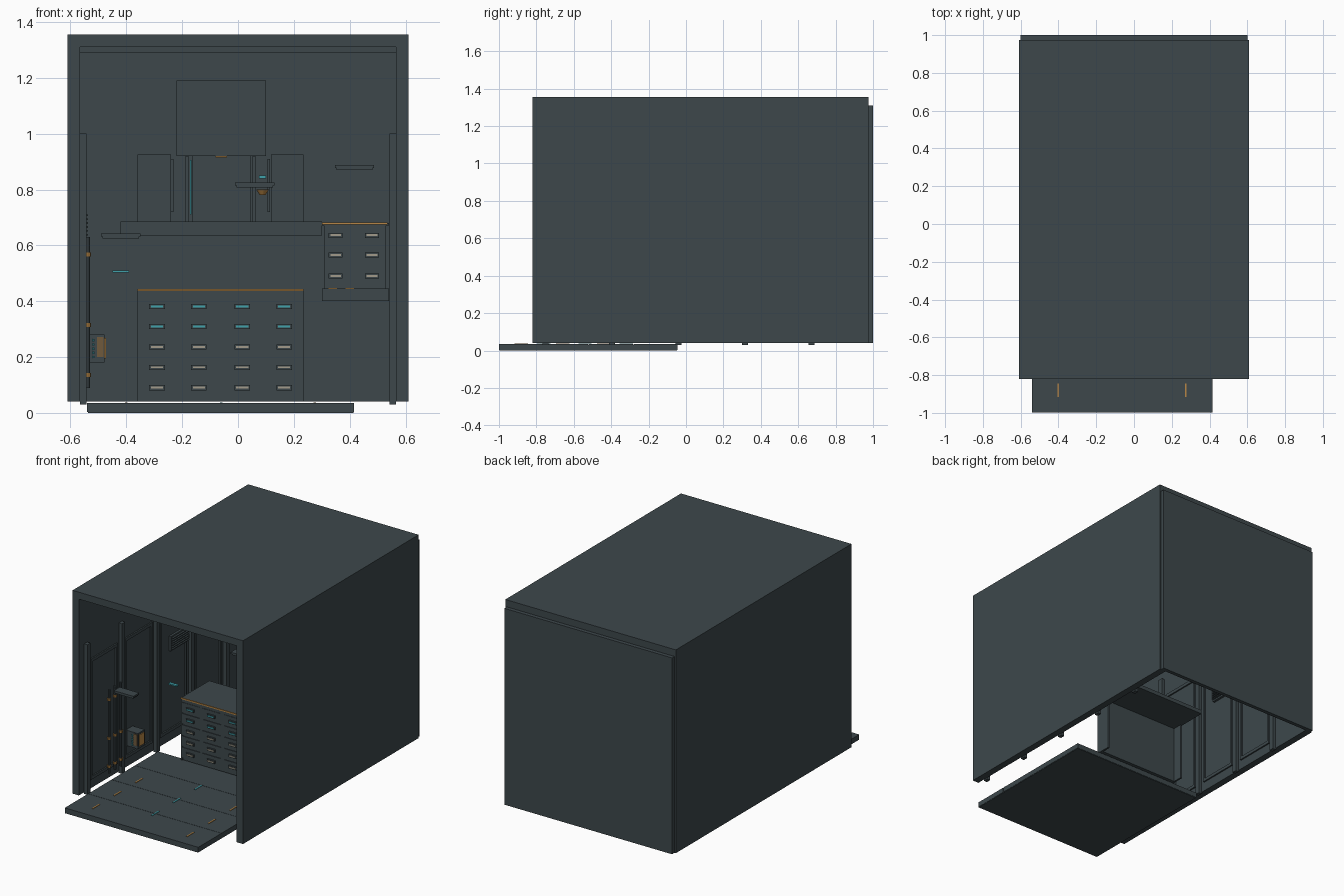
import bpy, bmesh
from mathutils import Matrix, Vector

cube = bpy.data.objects.get("Cube")
if cube:
    bpy.data.objects.remove(cube, do_unlink=True)


def material(name, rgb):
    m = bpy.data.materials.new(name)
    m.use_nodes = True
    m.diffuse_color = (*rgb, 1)
    m.node_tree.nodes["Principled BSDF"].inputs["Base Color"].default_value = (*rgb, 1)
    return m


SLATE = material("slate", (0.047, 0.064, 0.071))
TEAL = material("teal", (0.05, 0.36, 0.41))
ORANGE = material("orange", (0.48, 0.24, 0.06))
SAND = material("sand", (0.36, 0.33, 0.26))
BROWN = material("brown", (0.16, 0.10, 0.045))


def finish(name, bm, mat):
    mesh = bpy.data.meshes.new(name)
    bm.to_mesh(mesh)
    bm.free()
    mesh.materials.append(mat)
    ob = bpy.data.objects.new(name, mesh)
    bpy.context.collection.objects.link(ob)
    return ob


def boxes(name, spans, mat=SLATE):
    """One object from boxes given as (x0, x1, y0, y1, z0, z1)."""
    bm = bmesh.new()
    for x0, x1, y0, y1, z0, z1 in spans:
        mid = Vector((x0 + x1, y0 + y1, z0 + z1)) / 2
        size = Matrix.Diagonal((x1 - x0, y1 - y0, z1 - z0, 1))
        bmesh.ops.create_cube(bm, size=1, matrix=Matrix.Translation(mid) @ size)
    return finish(name, bm, mat)


def pegs(name, spots, radius, depth, mat, top=None):
    """One object from upright cylinders or cones centred on spots."""
    bm = bmesh.new()
    for p in spots:
        bmesh.ops.create_cone(bm, cap_ends=True, segments=10, radius1=radius,
                              radius2=radius if top is None else top, depth=depth,
                              matrix=Matrix.Translation(p))
    return finish(name, bm, mat)


def handles(name, columns, rows, y, mat, half=0.028):
    boxes(name + "_frame", [(x - half, x + half, y - 0.01, y, z - 0.009, z + 0.009)
                            for x in columns for z in rows])
    boxes(name + "_bar", [(x - half + 0.006, x + half - 0.006, y - 0.014, y - 0.01, z - 0.003, z + 0.004)
                          for x in columns for z in rows], mat)


# Shell
FRONT, BACK, LOW, EAVE = -0.82, 0.975, 0.04, 1.31
boxes("roof", [(-0.61, 0.61, FRONT, BACK, EAVE, 1.355)])
boxes("back_wall", [(-0.6, 0.6, BACK, 1.0, LOW, EAVE)])
boxes("ceiling_trim", [(-0.565, 0.565, 0.94, BACK, 1.29, EAVE)])
for side, s in (("left", 1), ("right", -1)):
    def span(a, b, *rest):
        return (min(s * a, s * b), max(s * a, s * b), *rest)
    boxes(side + "_wall", [span(0.565, 0.61, FRONT, BACK, LOW, EAVE)])
    # Upright battens with framed panels between them
    posts = [-0.75 + 0.355 * i for i in range(5)]
    boxes(side + "_battens", [span(0.542, 0.566, y - 0.016, y + 0.016, 0.03, 1.0) for y in posts])
    rails = []
    for y in posts[:-1]:
        a, b = y + 0.04, y + 0.315
        for z in (0.1, 0.86):
            rails.append(span(0.556, 0.566, a, b, z, z + 0.02))
        for e in (a, b - 0.015):
            rails.append(span(0.556, 0.566, e, e + 0.015, 0.12, 0.86))
    boxes(side + "_panel_frames", rails)

# Planked floor platform with short inlaid marks
seams = [-1 + 0.239 * i for i in range(5)]
boxes("floor_base", [(-0.538, 0.413, -0.998, -0.047, 0, 0.03)])
boxes("floor_planks", [(-0.54, 0.415, a + 0.001, b - 0.001, 0.003, 0.035)
                       for a, b in zip(seams, seams[1:])])
for name, x, first, mat in (("right", -0.4, -0.88, ORANGE), ("middle", -0.06, -0.76, TEAL),
                            ("left", 0.275, -0.88, ORANGE)):
    boxes(name + "_floor_marks", [(x - 0.004, x + 0.004, y - 0.036, y + 0.036, 0.034, 0.038)
                                  for y in (first, first + 0.22, first + 0.44)], mat)

# Large drawer counter
boxes("counter_front", [(-0.35, 0.225, -0.065, -0.03, LOW, 0.42)])
boxes("counter_posts", [(x, x + 0.012, -0.07, 0.03, LOW, 0.42) for x in (-0.36, 0.223)])
boxes("counter_top", [(-0.36, 0.235, -0.07, 0.22, 0.415, 0.44)])
boxes("counter_edge", [(-0.36, 0.235, -0.076, -0.068, 0.436, 0.444)], ORANGE)
columns = (-0.29, -0.14, 0.015, 0.165)
boxes("counter_drawers", [(x - 0.065, x + 0.065, -0.069, -0.064, z - 0.032, z + 0.032)
                          for x in columns for z in (0.09, 0.163, 0.236, 0.309, 0.381)])
handles("upper_handle", columns, (0.309, 0.381), -0.069, TEAL)
handles("lower_handle", columns, (0.09, 0.163, 0.236), -0.069, SAND)

# Small drawer cabinet on the left wall
boxes("cabinet_base", [(0.3, 0.54, -0.03, 0.25, 0.4, 0.445)])
boxes("cabinet_body", [(0.308, 0.53, -0.02, 0.25, 0.445, 0.675)])
boxes("cabinet_top", [(0.3, 0.54, -0.025, 0.25, 0.672, 0.68)])
boxes("cabinet_edge", [(0.3, 0.535, -0.032, -0.024, 0.675, 0.682)], ORANGE)
handles("cabinet_handle", (0.35, 0.48), (0.49, 0.565, 0.636), -0.02, SAND, 0.025)
boxes("cabinet_marks", [(x, x + 0.03, -0.034, -0.03, 0.443, 0.448) for x in (0.325, 0.385)], ORANGE)

# Workstation along the back wall
boxes("bench", [(-0.42, 0.3, 0.74, BACK, 0.635, 0.685)])
boxes("bench_cupboards", [(a, b, 0.83, BACK, 0.685, 0.925) for a, b in ((-0.36, -0.24), (0.118, 0.235))])
boxes("big_screen", [(-0.22, 0.1, 0.88, 0.91, 0.92, 1.19)])
boxes("screen_mount", [(-0.12, 0.0, 0.91, BACK, 0.98, 1.12)])
boxes("centre_panel", [(-0.165, 0.045, 0.9, 0.93, 0.685, 0.92)])
boxes("panel_uprights", [(x, x + 0.015, 0.87, 0.95, 0.685, 0.918) for x in (-0.19, 0.05)])
boxes("cupboard_pulls", [(x, x + 0.009, 0.85, 0.88, 0.72, 0.91) for x in (-0.24, 0.105)])
boxes("light_strip", [(-0.172, -0.166, 0.86, 0.87, 0.71, 0.905)], TEAL)
boxes("screen_lamp", [(-0.08, -0.04, 0.872, 0.88, 0.914, 0.92)], ORANGE)

# Small floating shelves
for name, x, y, z in (("front", -0.42, -0.54, 0.635), ("middle", 0.06, -0.03, 0.817), ("left", 0.417, 0.3, 0.88)):
    boxes(name + "_shelf", [(x - 0.07, x + 0.07, y - 0.03, y + 0.03, z - 0.003, z + 0.008),
                            (x - 0.065, x + 0.065, y - 0.025, y + 0.025, z - 0.01, z - 0.002)])
pegs("hanging_lamp", [(0.088, -0.03, 0.79)], 0.01, 0.02, ORANGE, 0.024)
boxes("shelf_light", [(0.075, 0.1, -0.03, -0.02, 0.84, 0.85)], TEAL)
boxes("wall_light", [(-0.45, -0.39, -0.07, -0.05, 0.502, 0.51)], TEAL)

# Pipes with bands on the right wall
pipe_ys = (-0.55, -0.49, -0.43)
pegs("pipes", [(-0.537, y, 0.36) for y in pipe_ys], 0.008, 0.54, SLATE)
pegs("pipe_bands", [(-0.537, y, z) for y in pipe_ys for z in (0.135, 0.315, 0.567)], 0.012, 0.014, ORANGE)

# Junction box and louvred vent on the right wall
boxes("junction_box", [(-0.565, -0.478, -0.34, -0.27, 0.18, 0.28)])
boxes("junction_cover", [(-0.505, -0.482, -0.345, -0.34, 0.2, 0.272)], BROWN)
boxes("junction_side_cover", [(-0.478, -0.473, -0.33, -0.28, 0.195, 0.268)], ORANGE)
pegs("junction_lamps", [(-0.517, -0.343, 0.2 + 0.015 * i) for i in range(5)], 0.004, 0.008, TEAL)
boxes("vent_plate", [(-0.566, -0.55, 0.1, 0.28, 0.625, 0.72)])
boxes("vent_louvres", [(-0.552, -0.538, 0.105, 0.275, 0.635 + 0.014 * i, 0.641 + 0.014 * i) for i in range(6)])

for ob in bpy.context.collection.objects:
    if ob.type == "MESH" and ob.name in {"pipes", "pipe_bands", "hanging_lamp"}:
        bpy.ops.object.select_all(action="DESELECT")
        ob.select_set(True)
        bpy.context.view_layer.objects.active = ob
        bpy.ops.object.shade_smooth_by_angle()
